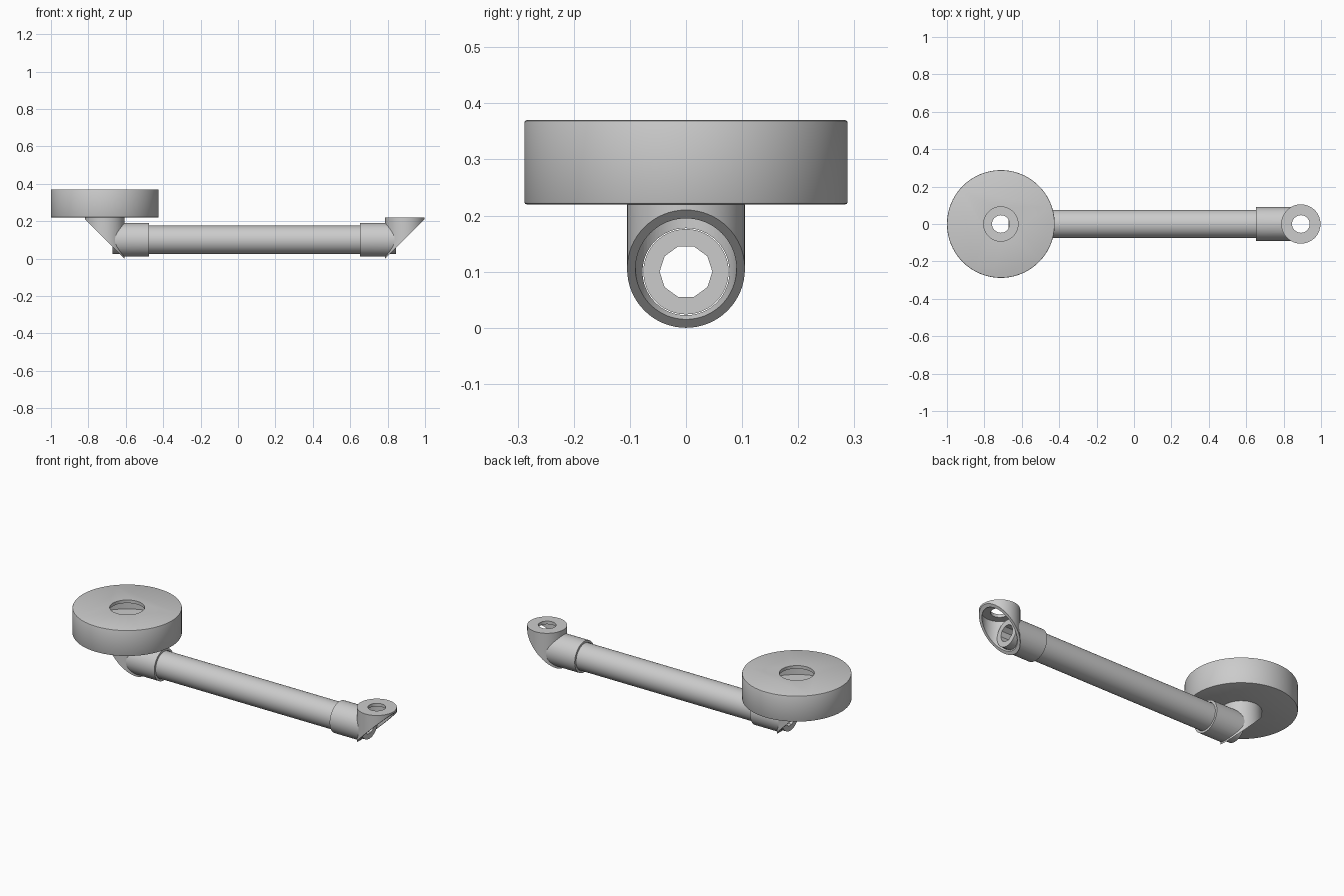
import bpy
import math
from mathutils import Matrix, Vector

cube = bpy.data.objects.get("Cube")
if cube:
    bpy.data.objects.remove(cube, do_unlink=True)

GREY = (0.6, 0.6, 0.6, 1.0)
grey = bpy.data.materials.new("plain grey")
grey.use_nodes = True
grey.diffuse_color = GREY
grey.node_tree.nodes["Principled BSDF"].inputs["Base Color"].default_value = GREY

AXIS_Z = 0.1       # height of the pipe's axis
RIM_Z = 0.22       # top of the elbows, underside of the drum
BORE = 0.047       # small ten-sided hole


def rod(name, radius, start, end, sides=64):
    """Cylinder between two points."""
    start, end = Vector(start), Vector(end)
    span = end - start
    bpy.ops.mesh.primitive_cylinder_add(vertices=sides, radius=radius, depth=span.length)
    obj = bpy.context.object
    obj.name = name
    turn = span.to_track_quat('Z', 'Y').to_matrix().to_4x4()
    obj.data.transform(Matrix.Translation((start + end) / 2) @ turn)
    obj.data.materials.append(grey)
    return obj


def apply(obj, mod):
    bpy.ops.object.select_all(action='DESELECT')
    obj.select_set(True)
    bpy.context.view_layer.objects.active = obj
    bpy.ops.object.modifier_apply(modifier=mod.name)


def combine(obj, other, operation='DIFFERENCE'):
    mod = obj.modifiers.new("combine", 'BOOLEAN')
    mod.operation = operation
    mod.solver = 'EXACT'
    mod.object = other
    apply(obj, mod)
    bpy.data.objects.remove(other, do_unlink=True)


def smooth(obj):
    bpy.ops.object.select_all(action='DESELECT')
    obj.select_set(True)
    bpy.context.view_layer.objects.active = obj
    bpy.ops.object.shade_smooth_by_angle(angle=math.radians(30))


def elbow(name, cx, side, mouth):
    """Hollow elbow with a collar, sliced open at 45 degrees on its outer corner."""
    body = rod(name, 0.105, (cx, 0, -0.1), (cx, 0, RIM_Z))
    combine(body, rod("collar", 0.09, (mouth, 0, AXIS_Z), (cx, 0, AXIS_Z)), 'UNION')
    combine(body, rod("cavity", 0.09, (cx, 0, -0.2), (cx, 0, RIM_Z - 0.018)))
    combine(body, rod("socket", 0.0775, (mouth - side * 0.1, 0, AXIS_Z), (cx, 0, AXIS_Z)))
    combine(body, rod("cap_hole", BORE, (cx, 0, 0.15), (cx, 0, 0.3), 32))
    # slicing block, its upper inner face on the 45 degree plane
    bpy.ops.mesh.primitive_cube_add(size=1)
    block = bpy.context.object
    block.data.transform(Matrix.Translation((cx, 0, 0.105))
                         @ Matrix.Rotation(-side * math.pi / 4, 4, 'Y')
                         @ Matrix.Translation((0, 0, -0.5)))
    combine(body, block)
    smooth(body)


elbow("left_elbow", 0.892, 1, 0.652)
elbow("right_elbow", -0.712, -1, -0.475)

# Long pipe, bored through
pipe = rod("pipe", 0.076, (-0.67, 0, AXIS_Z), (0.845, 0, AXIS_Z))
bore = rod("bore", BORE, (-0.8, 0, 0), (1, 0, 0), 10)
bore.data.transform(Matrix.Translation((0, 0, AXIS_Z)) @ Matrix.Rotation(math.pi / 2, 4, 'X'))
combine(pipe, bore)
smooth(pipe)

# Hollow drum: softened edges, wide opening above, small hole below
cx = -0.712
drum = rod("drum", 0.288, (cx, 0, RIM_Z), (cx, 0, 0.37), 96)
bevel = drum.modifiers.new("edge", 'BEVEL')
bevel.width = 0.004
bevel.segments = 2
apply(drum, bevel)
combine(drum, rod("chamber", 0.27, (cx, 0, RIM_Z + 0.015), (cx, 0, 0.352), 96))
combine(drum, rod("opening", 0.092, (cx, 0, 0.3), (cx, 0, 0.5), 48))
combine(drum, rod("drain", BORE, (cx, 0, 0.1), (cx, 0, 0.3), 32))
smooth(drum)
